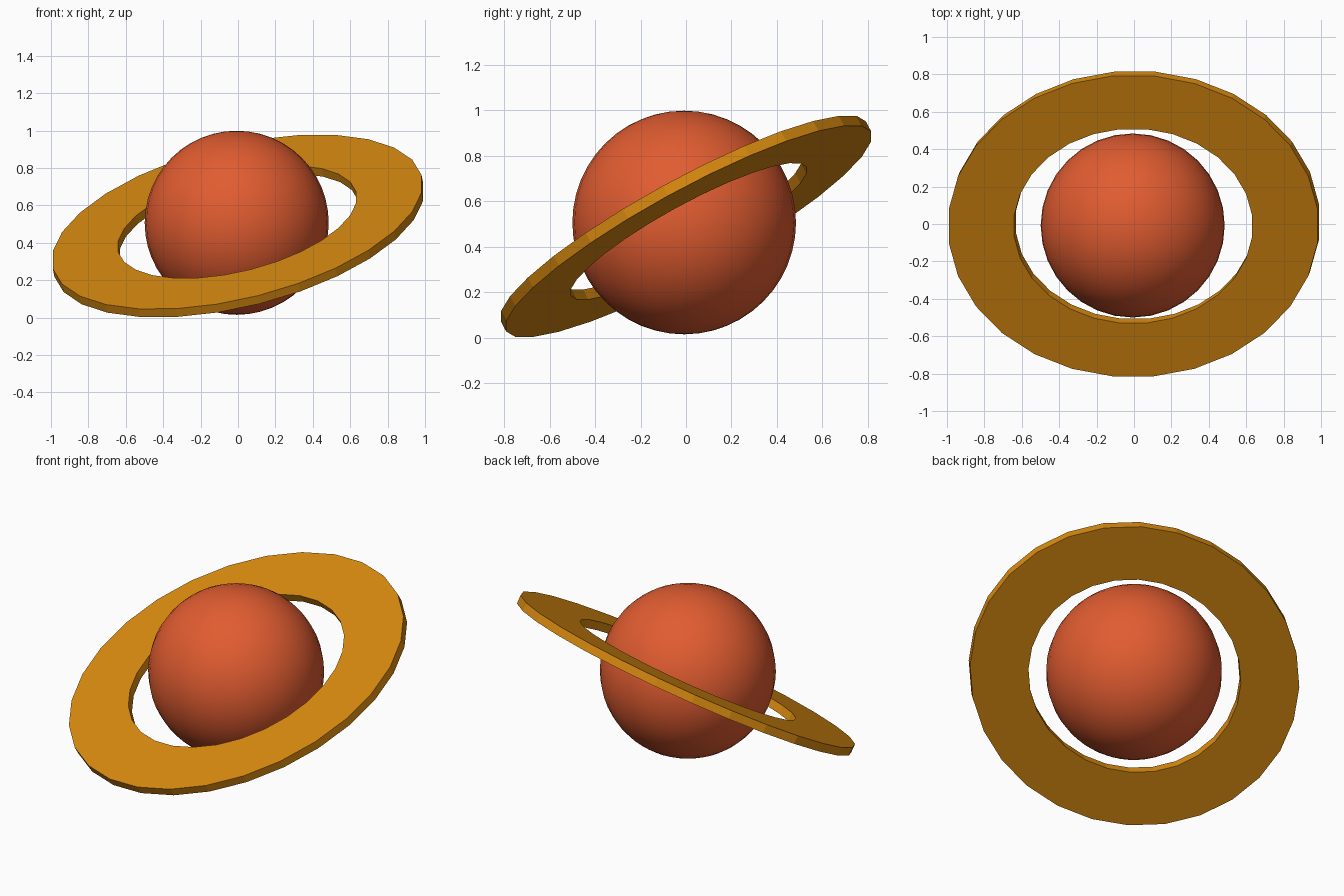
import bpy, bmesh, math
from mathutils import Vector

if "Cube" in bpy.data.objects:
    bpy.data.objects.remove(bpy.data.objects["Cube"])


def material(name, rgb):
    m = bpy.data.materials.new(name)
    m.diffuse_color = (*rgb, 1)
    m.use_nodes = True
    m.node_tree.nodes["Principled BSDF"].inputs["Base Color"].default_value = m.diffuse_color
    return m


# globe: smooth ball
bpy.ops.mesh.primitive_uv_sphere_add(segments=32, ring_count=24, radius=0.492,
                                     location=(-0.007, -0.008, 0.507))
globe = bpy.context.object
globe.name = "globe"
globe.data.materials.append(material("red orange", (0.75, 0.107, 0.03)))
bpy.ops.object.shade_smooth()

# ring: flat, slightly oval, tilted band spanned by two in-plane vectors
SIDES, INNER, THICK = 28, 0.645, 0.05
centre = Vector((0, 0, 0.49))
u, v = Vector((0.992, 0, 0.205)), Vector((0, 0.808, 0.42))
n = u.cross(v).normalized() * THICK / 2

bm = bmesh.new()
rows = []
for i in range(SIDES):
    a = 2 * math.pi * (i + 0.5) / SIDES
    d = u * math.cos(a) + v * math.sin(a)
    section = (d + n, d * INNER + n, d * INNER - n, d - n)
    rows.append([bm.verts.new(centre + p) for p in section])
for i in range(SIDES):
    p, q = rows[i], rows[(i + 1) % SIDES]
    for j in range(4):
        k = (j + 1) % 4
        bm.faces.new((p[j], q[j], q[k], p[k]))
bmesh.ops.recalc_face_normals(bm, faces=bm.faces)
mesh = bpy.data.meshes.new("ring")
bm.to_mesh(mesh)
bm.free()
ring = bpy.data.objects.new("ring", mesh)
ring.data.materials.append(material("amber", (0.68, 0.25, 0.005)))
bpy.context.collection.objects.link(ring)
